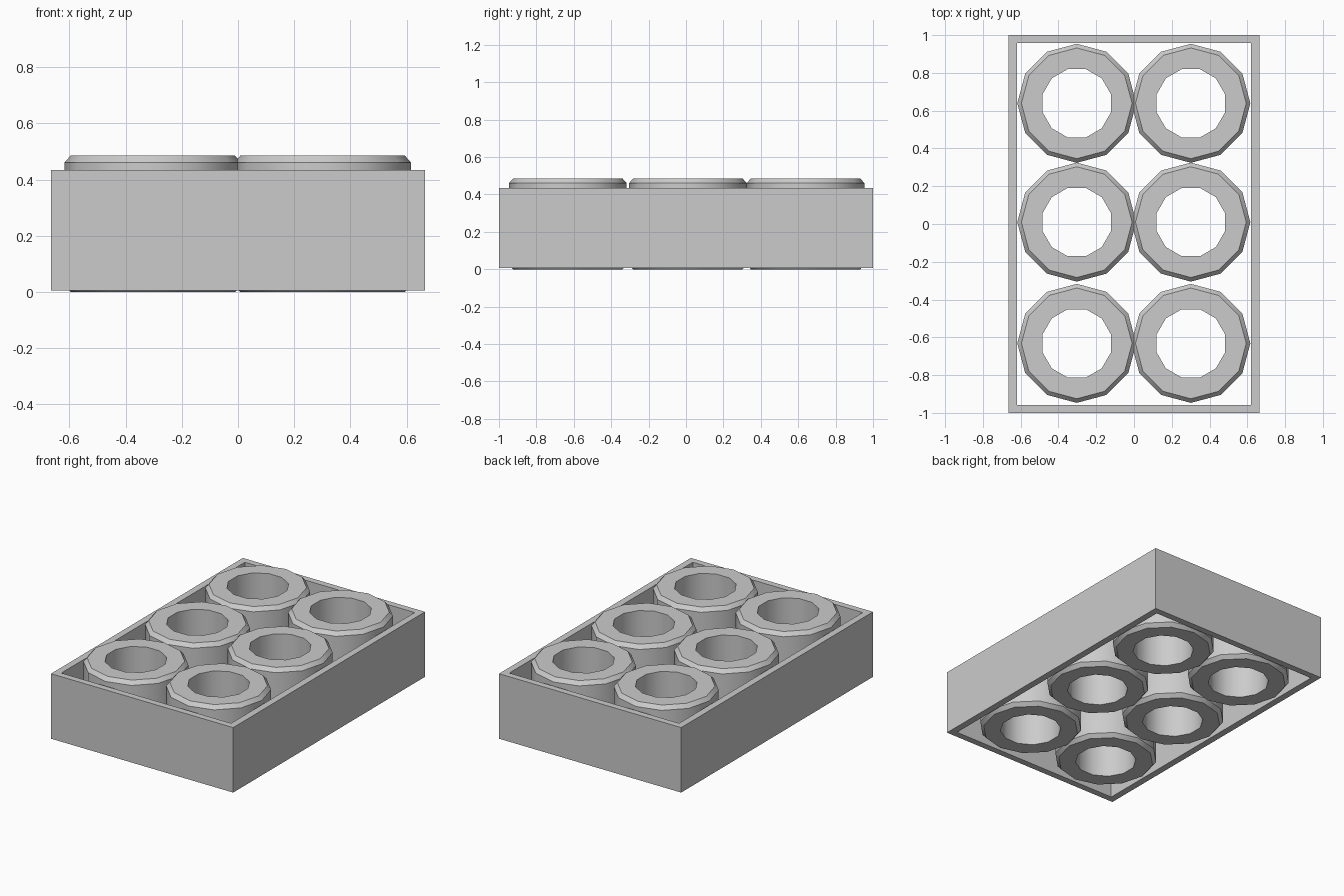
import bpy, bmesh
from math import sin, cos, tau, radians

if "Cube" in bpy.data.objects:
    bpy.data.objects.remove(bpy.data.objects["Cube"], do_unlink=True)

grey = bpy.data.materials.new("mid grey")
grey.use_nodes = True
grey.diffuse_color = (0.6, 0.6, 0.6, 1)
grey.node_tree.nodes["Principled BSDF"].inputs["Base Color"].default_value = (0.6, 0.6, 0.6, 1)


def lofted(name, loops):
    """Bridge a closed series of equal loops into a hollow solid."""
    bm = bmesh.new()
    rings = [[bm.verts.new(p) for p in loop] for loop in loops]
    n = len(rings[0])
    for a, b in zip(rings, rings[1:] + rings[:1]):
        for i in range(n):
            j = (i + 1) % n
            bm.faces.new((a[i], a[j], b[j], b[i]))
    bmesh.ops.recalc_face_normals(bm, faces=bm.faces)
    mesh = bpy.data.meshes.new(name)
    bm.to_mesh(mesh)
    bm.free()
    mesh.materials.append(grey)
    obj = bpy.data.objects.new(name, mesh)
    bpy.context.collection.objects.link(obj)
    return obj


def rectangle(x, y, z):
    return [(x, y, z), (-x, y, z), (-x, -y, z), (x, -y, z)]


def polygon(r, z, turn=0.0, sides=12):
    return [(r * cos(tau * (i + turn) / sides), r * sin(tau * (i + turn) / sides), z)
            for i in range(sides)]


# Open frame
lofted("frame", [rectangle(0.665, 1.0, 0.006), rectangle(0.665, 1.0, 0.435),
                 rectangle(0.62, 0.957, 0.435), rectangle(0.62, 0.957, 0.006)])

# Six bevelled tubes
tube_loops = [polygon(0.293, 0), polygon(0.315, 0.025), polygon(0.315, 0.46),
              polygon(0.293, 0.485), polygon(0.187, 0.485, 0.5), polygon(0.187, 0, 0.5)]
for row, y in (("back", 0.639), ("middle", 0.01), ("front", -0.632)):
    for side, x in (("left", 0.301), ("right", -0.303)):
        tube = lofted(f"{row}_{side}_tube", tube_loops)
        tube.location = (x, y, 0)
        bpy.ops.object.select_all(action="DESELECT")
        tube.select_set(True)
        bpy.context.view_layer.objects.active = tube
        bpy.ops.object.shade_smooth_by_angle(angle=radians(35))
